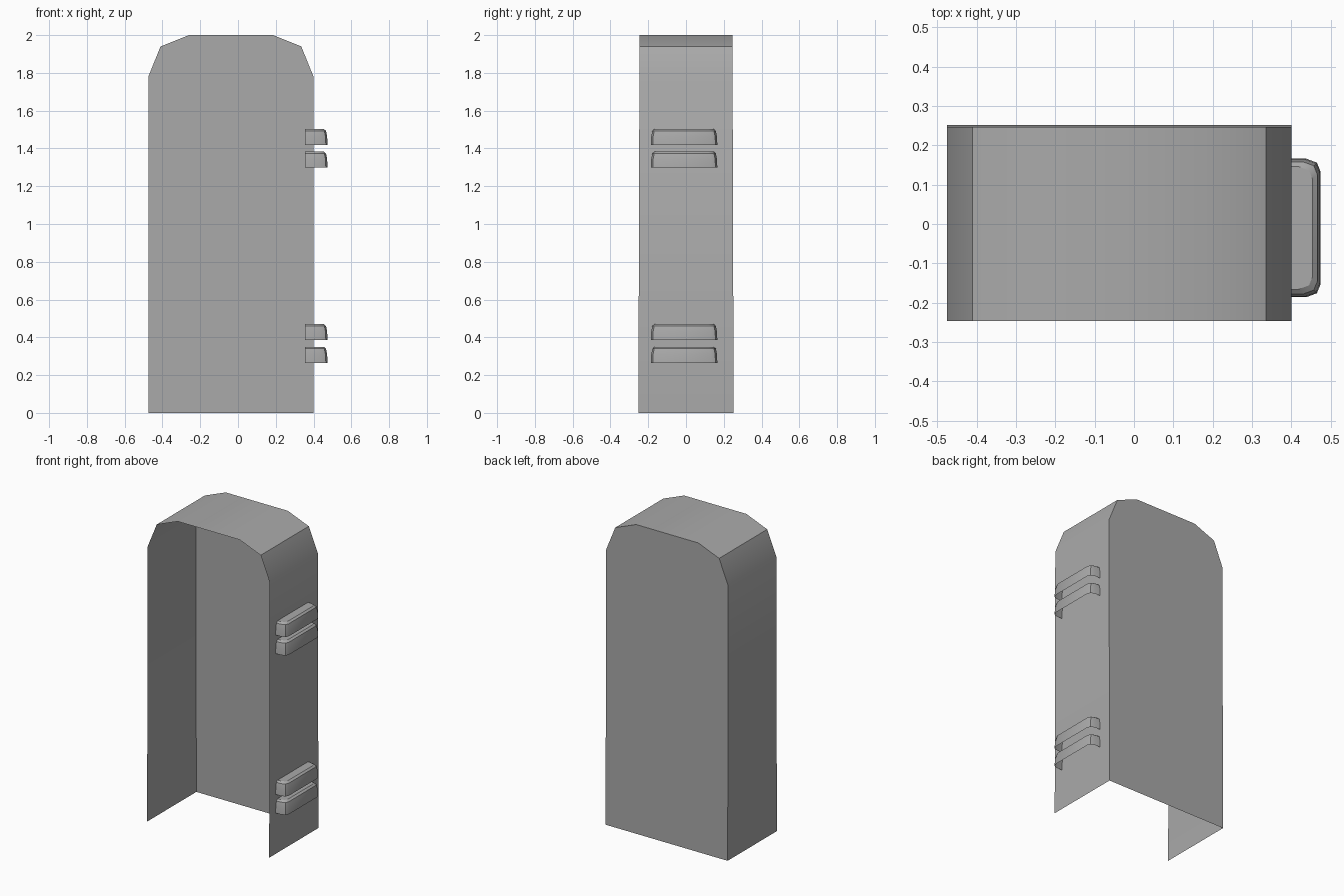
import bpy
import math

cube = bpy.data.objects.get("Cube")
if cube:
    bpy.data.objects.remove(cube, do_unlink=True)

grey = bpy.data.materials.new("plain grey")
grey.use_nodes = True
grey.diffuse_color = (0.4, 0.4, 0.4, 1)
grey.node_tree.nodes["Principled BSDF"].inputs["Base Color"].default_value = (0.4, 0.4, 0.4, 1)


def add_part(name, verts, faces):
    mesh = bpy.data.meshes.new(name)
    mesh.from_pydata(verts, [], faces)
    mesh.materials.append(grey)
    obj = bpy.data.objects.new(name, mesh)
    bpy.context.collection.objects.link(obj)
    bpy.ops.object.select_all(action='DESELECT')
    obj.select_set(True)
    bpy.context.view_layer.objects.active = obj
    bpy.ops.object.shade_smooth_by_angle(angle=math.radians(30))
    return obj


def strip(a, b, n):
    """Quads joining two rows of n vertices starting at a and b."""
    return [(a + i, a + i + 1, b + i + 1, b + i) for i in range(n - 1)]


# Thin shell with a chamfered arch, open at the front and bottom, slightly tapered in depth
arch = [(-0.475, 0), (-0.475, 1.78), (-0.41, 1.94), (-0.26, 2),
        (0.185, 2), (0.335, 1.94), (0.4, 1.78), (0.4, 0)]
n = len(arch)
depth = lambda z: 0.252 - 0.003 * z
front = [(x, -depth(z), z) for x, z in arch]
back = [(x, depth(z), z) for x, z in arch]
add_part("shell", front + back, strip(0, n, n) + [tuple(reversed(range(n, 2 * n)))])


# Hinge ridges: rounded caps, open underneath and where they enter the wall
def hinge_ridge(name, z0):
    levels = [(0, 0), (0.045, 0.002), (0.075, 0.008), (0.085, 0.02)]  # height, inset
    verts, faces = [], []
    for h, inset in levels:
        w, x = 0.176 - inset, 0.474 - inset
        half = [(0.355, w), (x - 0.036, w), (x - 0.009, w - 0.01), (x, w - 0.032)]
        outline = [(px, -py) for px, py in half] + half[::-1]
        verts += [(px, py - 0.01, z0 + h) for px, py in outline]
    m = 8
    for k in range(len(levels) - 1):
        faces += strip(k * m, (k + 1) * m, m)
    faces.append(tuple(range(3 * m, 4 * m)))
    return add_part(name, verts, faces)


for level, base in (("lower", 0.265), ("upper", 1.298)):
    hinge_ridge(level + "_hinge_bottom_ridge", base)
    hinge_ridge(level + "_hinge_top_ridge", base + 0.12)
